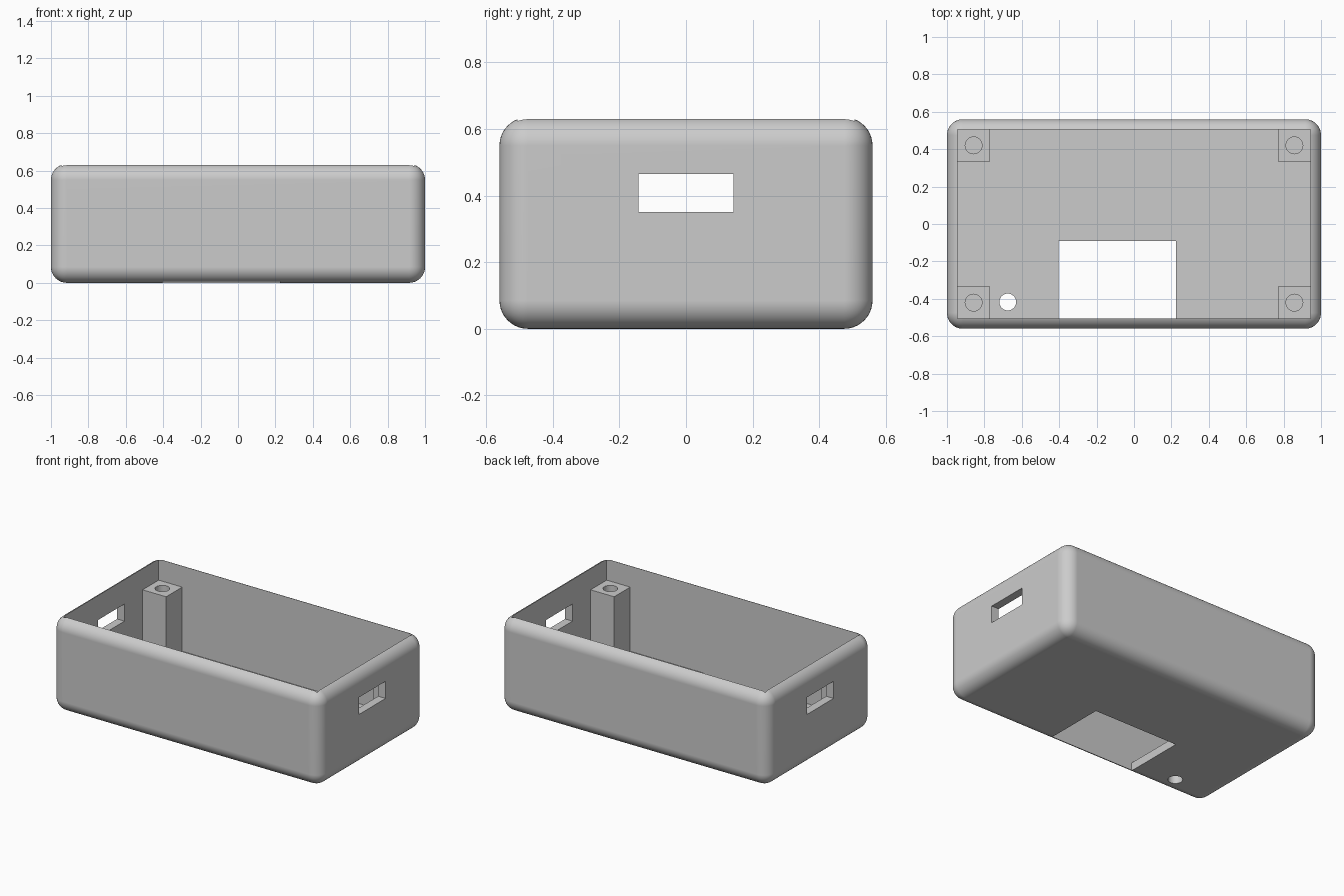
import bpy

if "Cube" in bpy.data.objects:
    bpy.data.objects.remove(bpy.data.objects["Cube"], do_unlink=True)

IN_X, IN_Y, FLOOR = 0.945, 0.506, 0.055   # inner half sizes, floor thickness
POST_X, POST_Y, POST_TOP = 0.77, 0.335, 0.487
HOLE_R = 0.045

grey = bpy.data.materials.new("light_grey")
grey.use_nodes = True
colour = (0.6, 0.6, 0.6, 1)
grey.diffuse_color = colour
grey.node_tree.nodes["Principled BSDF"].inputs["Base Color"].default_value = colour


def box(name, x, y, z):
    """Box from (low, high) pairs on each axis."""
    spans = (x, y, z)
    bpy.ops.mesh.primitive_cube_add(size=1)
    ob = bpy.context.object
    ob.name = name
    for v in ob.data.vertices:
        v.co = [(lo + hi) / 2 + c * (hi - lo) for c, (lo, hi) in zip(v.co, spans)]
    ob.data.materials.append(grey)
    return ob


def rod(name, x, y, low, high):
    bpy.ops.mesh.primitive_cylinder_add(vertices=32, radius=HOLE_R, depth=high - low,
                                        location=(x, y, (low + high) / 2))
    ob = bpy.context.object
    ob.name = name
    ob.data.materials.append(grey)
    return ob


def apply(ob, mod):
    bpy.context.view_layer.objects.active = ob
    bpy.ops.object.modifier_apply(modifier=mod.name)


def combine(ob, tool, operation):
    mod = ob.modifiers.new(operation, "BOOLEAN")
    mod.operation = operation
    mod.solver = "EXACT"
    mod.object = tool
    apply(ob, mod)
    bpy.data.objects.remove(tool, do_unlink=True)


# Rounded outer shell
case = box("enclosure_base", (-1, 1), (-0.56, 0.56), (0, 0.635))
bevel = case.modifiers.new("rounding", "BEVEL")
bevel.width = 0.085
bevel.segments = 10
apply(case, bevel)

# Open cavity
combine(case, box("cavity", (-IN_X, IN_X), (-IN_Y, IN_Y), (FLOOR, 1)), "DIFFERENCE")

# Corner screw posts with blind holes
for sx in (-1, 1):
    for sy in (-1, 1):
        xs = sorted((sx * POST_X, sx * (IN_X + 0.01)))
        ys = sorted((sy * POST_Y, sy * (IN_Y + 0.01)))
        combine(case, box("screw_post", xs, ys, (FLOOR - 0.01, POST_TOP)), "UNION")
        hole = rod("screw_hole", sx * (POST_X + IN_X) / 2, sy * (POST_Y + IN_Y) / 2, FLOOR, 0.6)
        combine(case, hole, "DIFFERENCE")

# Slots through both end walls
combine(case, box("end_slots", (-1.1, 1.1), (-0.142, 0.142), (0.35, 0.465)), "DIFFERENCE")

# Rectangular window and round hole in the floor
combine(case, box("floor_window", (-0.404, 0.224), (-IN_Y, -0.09), (-0.1, 0.2)), "DIFFERENCE")
combine(case, rod("floor_hole", -0.675, -0.417, -0.1, 0.2), "DIFFERENCE")

# Smooth rounding with crisp cut edges and flat walls
bpy.ops.object.select_all(action="DESELECT")
case.select_set(True)
bpy.context.view_layer.objects.active = case
bpy.ops.object.shade_smooth_by_angle(angle=0.5)
normals = case.modifiers.new("flat_walls", "WEIGHTED_NORMAL")
normals.keep_sharp = True
